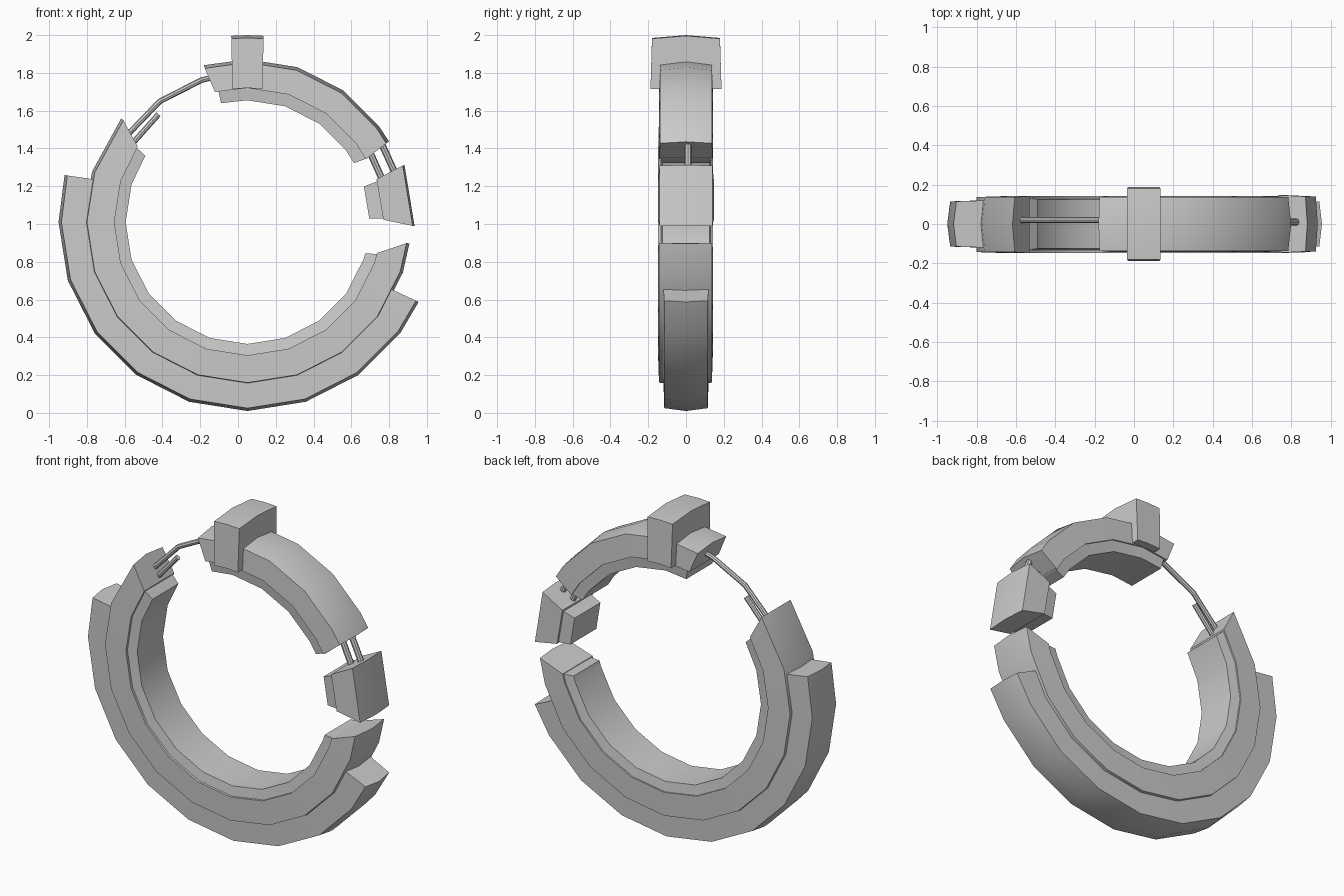
import bpy, bmesh
from math import sin, cos, radians, ceil
from mathutils import Vector

if "Cube" in bpy.data.objects:
    bpy.data.objects.remove(bpy.data.objects["Cube"])

CX, CZ, STEP = 0.05, 1.01, 18   # ring centre and facet angle


def polar(r, a, y=0.0):
    return Vector((CX + r * cos(radians(a)), y, CZ + r * sin(radians(a))))


def finish(bm, name):
    bmesh.ops.recalc_face_normals(bm, faces=bm.faces)
    me = bpy.data.meshes.new(name)
    bm.to_mesh(me)
    bm.free()
    ob = bpy.data.objects.new(name, me)
    bpy.context.collection.objects.link(ob)
    bpy.ops.object.select_all(action='DESELECT')
    ob.select_set(True)
    bpy.context.view_layer.objects.active = ob
    bpy.ops.object.shade_smooth_by_angle(angle=radians(25))
    return ob


def arc_part(name, half, facets=True, dy=0.0):
    """Sweep a mirrored section around the ring; half = (radius, y, start, end)."""
    prof = half + [(r, -y, a, b) for r, y, a, b in reversed(half) if y > 0]
    lo, hi = max(p[2] for p in prof), min(p[3] for p in prof)
    mids = []
    if facets:
        k = ceil((lo + 1) / STEP)
        while k * STEP < hi - 1:
            mids.append(k * STEP)
            k += 1
    bm = bmesh.new()
    rows = []
    for i in range(len(mids) + 2):
        row = []
        for r, y, a, b in prof:
            ang = a if i == 0 else b if i > len(mids) else mids[i - 1]
            row.append(bm.verts.new(polar(r, ang, y + dy)))
        rows.append(row)
    n = len(prof)
    for r0, r1 in zip(rows, rows[1:]):
        for j in range(n):
            bm.faces.new((r0[j], r0[(j + 1) % n], r1[(j + 1) % n], r1[j]))
    bm.faces.new(rows[0])
    bm.faces.new(rows[-1])
    return finish(bm, name)


def rod(name, pts, rad=0.015, sides=8):
    """Thin round bar through points in the ring plane."""
    bm = bmesh.new()
    rows = []
    for i, p in enumerate(pts):
        t = (pts[min(i + 1, len(pts) - 1)] - pts[max(i - 1, 0)]).normalized()
        side, up = t.cross(Vector((0, 1, 0))), Vector((0, 1, 0))
        rows.append([bm.verts.new(p + rad * (side * cos(k * 6.28319 / sides) + up * sin(k * 6.28319 / sides)))
                     for k in range(sides)])
    for r0, r1 in zip(rows, rows[1:]):
        for j in range(sides):
            bm.faces.new((r0[j], r0[(j + 1) % sides], r1[(j + 1) % sides], r1[j]))
    bm.faces.new(rows[0])
    bm.faces.new(rows[-1])
    return finish(bm, name)


# Large lower section: outer shell, body and inner liner
arc_part("lower_outer_shell", [(1.0, 0, 165.5, 335), (0.985, 0.115, 165.5, 335), (0.83, 0.12, 164.3, 335)])
arc_part("lower_body", [(0.865, 0, 140.6, 352.5), (0.85, 0.14, 140.6, 352.5), (0.705, 0.145, 145.5, 346.5)], dy=-0.003)
arc_part("lower_liner", [(0.72, 0.135, 146, 346.5), (0.645, 0.125, 147, 345)])

# Upper section with its liner and the clamp block
arc_part("upper_body", [(0.862, 0, 29.6, 105.5), (0.845, 0.137, 29.6, 105.5), (0.71, 0.142, 28, 104)])
arc_part("upper_liner", [(0.72, 0.135, 28, 102.5), (0.645, 0.125, 29, 102.5)])
arc_part("top_clamp", [(0.99, 0, 85, 95), (0.975, 0.18, 85, 95), (0.71, 0.188, 83.5, 96.5)])

# Small loose section
arc_part("small_body", [(0.885, 0, -1.3, 20), (0.875, 0.14, -1.3, 20), (0.72, 0.147, 1, 18.4)], facets=False)
arc_part("small_liner", [(0.73, 0.135, 1.5, 17.5), (0.645, 0.125, 1.8, 17)], facets=False)

# Exposed rods bridging the breaks
rod("long_left_rod", [polar(0.79, a, 0.02) for a in (146, 126, 108, 100)])
rod("short_left_rod", [polar(0.74, 147, 0.02), polar(0.74, 129.5, 0.02)])
rod("right_outer_rod", [polar(0.83, 34, 0.01), polar(0.83, 15, 0.01)], 0.018)
rod("right_inner_rod", [polar(0.755, 34, 0.01), polar(0.755, 14, 0.01)], 0.018)
